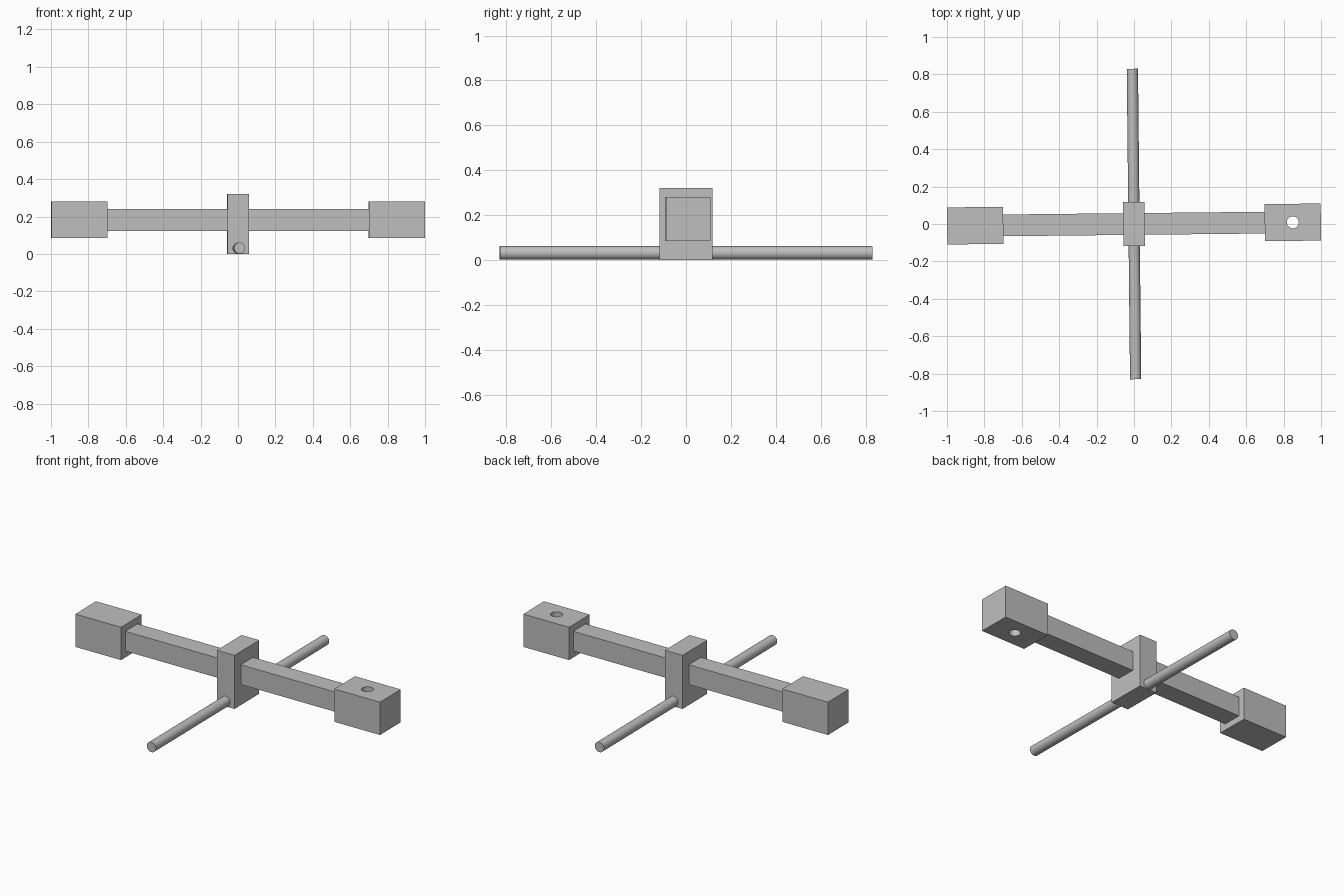
import bpy
import math
from mathutils import Matrix

cube = bpy.data.objects.get("Cube")
if cube:
    bpy.data.objects.remove(cube, do_unlink=True)

# One plain grey for every part
grey = bpy.data.materials.new("plain_grey")
grey.use_nodes = True
colour = (0.52, 0.52, 0.52, 1)
grey.diffuse_color = colour
grey.node_tree.nodes["Principled BSDF"].inputs["Base Color"].default_value = colour

# The whole assembly is turned slightly about the vertical axis
turn = Matrix.Rotation(math.radians(0.6), 4, 'Z')


def finish(name):
    obj = bpy.context.object
    obj.name = name
    obj.data.materials.append(grey)
    return obj


def box(name, centre, size):
    bpy.ops.mesh.primitive_cube_add(size=1, location=(0, 0, 0))
    obj = finish(name)
    obj.data.transform(turn @ Matrix.Translation(centre) @ Matrix.Diagonal((*size, 1)))
    return obj


def cylinder(name, centre, radius, length, tilt=0):
    bpy.ops.mesh.primitive_cylinder_add(vertices=32, radius=radius, depth=length,
                                        location=(0, 0, 0))
    obj = finish(name)
    obj.data.transform(turn @ Matrix.Translation(centre) @ Matrix.Rotation(tilt, 4, 'X'))
    bpy.ops.object.shade_smooth_by_angle(angle=math.radians(30))
    return obj


# Hub, crossbar and axle rod
box("centre_hub", (0, 0, 0.16), (0.116, 0.236, 0.32))
box("crossbar", (0, 0, 0.182), (1.42, 0.116, 0.118))
cylinder("axle_rod", (0, 0, 0.031), 0.03, 1.66, math.pi / 2)

# End blocks
box("right_end_block", (-0.849, 0, 0.183), (0.3, 0.198, 0.196))
left_block = box("left_end_block", (0.849, 0, 0.183), (0.3, 0.198, 0.196))

# Vertical hole through the left block
cutter = cylinder("hole_cutter", (0.849, 0, 0.183), 0.032, 0.4)
cutter.hide_render = True
hole = left_block.modifiers.new("hole", 'BOOLEAN')
hole.operation = 'DIFFERENCE'
hole.solver = 'EXACT'
hole.object = cutter
bpy.ops.object.select_all(action='DESELECT')
left_block.select_set(True)
bpy.context.view_layer.objects.active = left_block
bpy.ops.object.modifier_apply(modifier=hole.name)
bpy.data.objects.remove(cutter, do_unlink=True)
bpy.ops.object.shade_smooth_by_angle(angle=math.radians(30))
